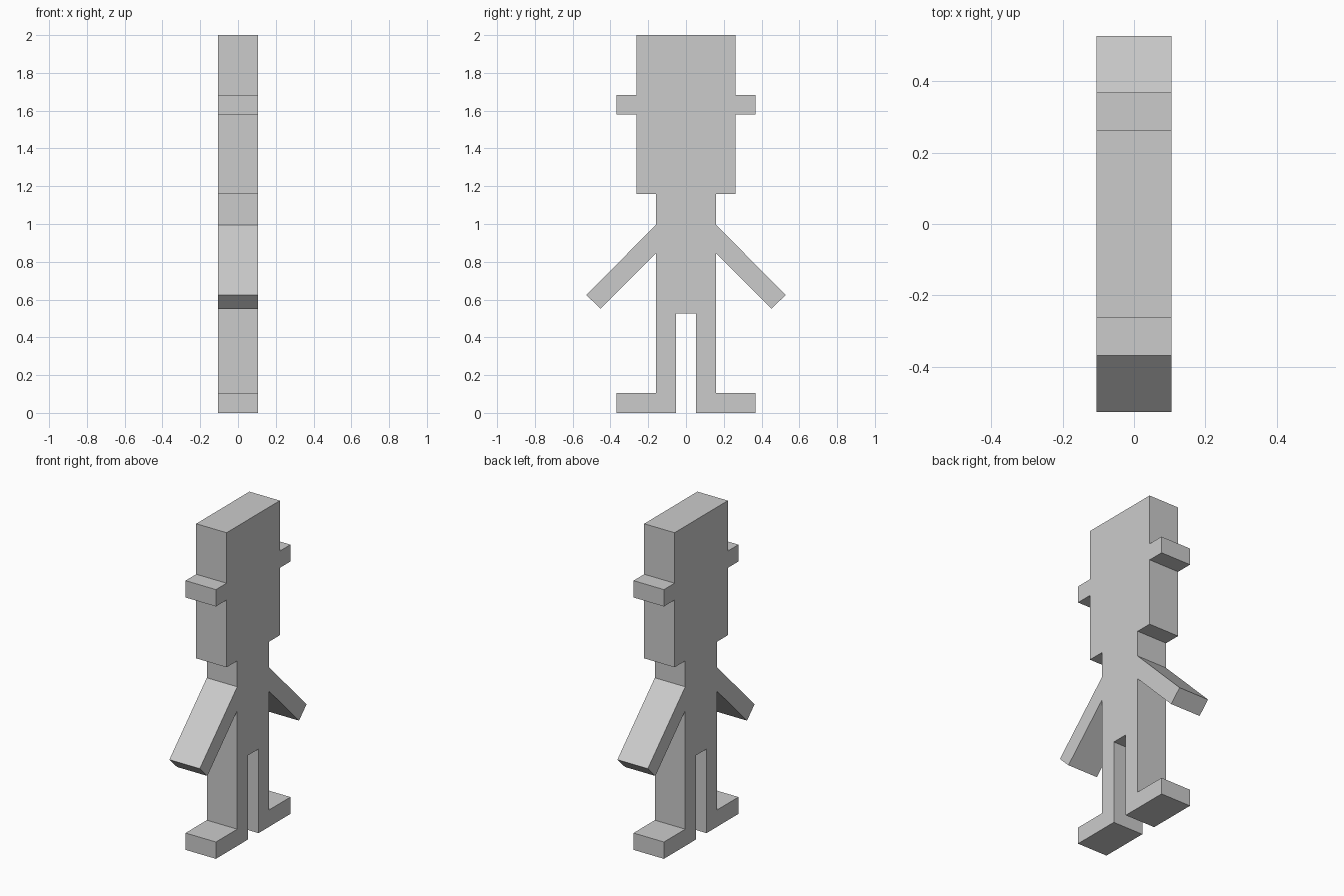
import bpy
import bmesh
from mathutils import Vector

if "Cube" in bpy.data.objects:
    bpy.data.objects.remove(bpy.data.objects["Cube"])

U = 2 / 19          # grid unit: the figure is 19 units tall
THICK = 2 * U       # depth along x

# Right half of the silhouette (y, z), from crotch up to the top of the head
half = [
    (0.5 * U, 5 * U),                                   # crotch
    (0.5 * U, 0), (3.5 * U, 0),                         # sole
    (3.5 * U, U), (1.5 * U, U),                         # foot top
    (1.5 * U, 0.847), (0.453, 0.551),                   # arm underside
    (0.528, 0.625), (1.5 * U, 0.996),                   # hand end, shoulder
    (1.5 * U, 11 * U), (2.5 * U, 11 * U),               # neck, jaw
    (2.5 * U, 15 * U), (3.5 * U, 15 * U),               # ear
    (3.5 * U, 16 * U), (2.5 * U, 16 * U),
    (2.5 * U, 19 * U),                                  # head top
]
outline = half + [(-y, z) for y, z in reversed(half)]

# Extrude the mirrored silhouette into one flat solid figure
bm = bmesh.new()
face = bm.faces.new([bm.verts.new((-THICK / 2, y, z)) for y, z in outline])
extruded = bmesh.ops.extrude_face_region(bm, geom=[face], use_keep_orig=True)
verts = [g for g in extruded["geom"] if isinstance(g, bmesh.types.BMVert)]
bmesh.ops.translate(bm, verts=verts, vec=Vector((THICK, 0, 0)))
bmesh.ops.recalc_face_normals(bm, faces=bm.faces)

# Clean triangulation of the two concave silhouette faces
bmesh.ops.triangulate(bm, faces=[f for f in bm.faces if len(f.verts) > 4])

mesh = bpy.data.meshes.new("figure_body")
bm.to_mesh(mesh)
bm.free()
bpy.context.collection.objects.link(bpy.data.objects.new("figure_body", mesh))
